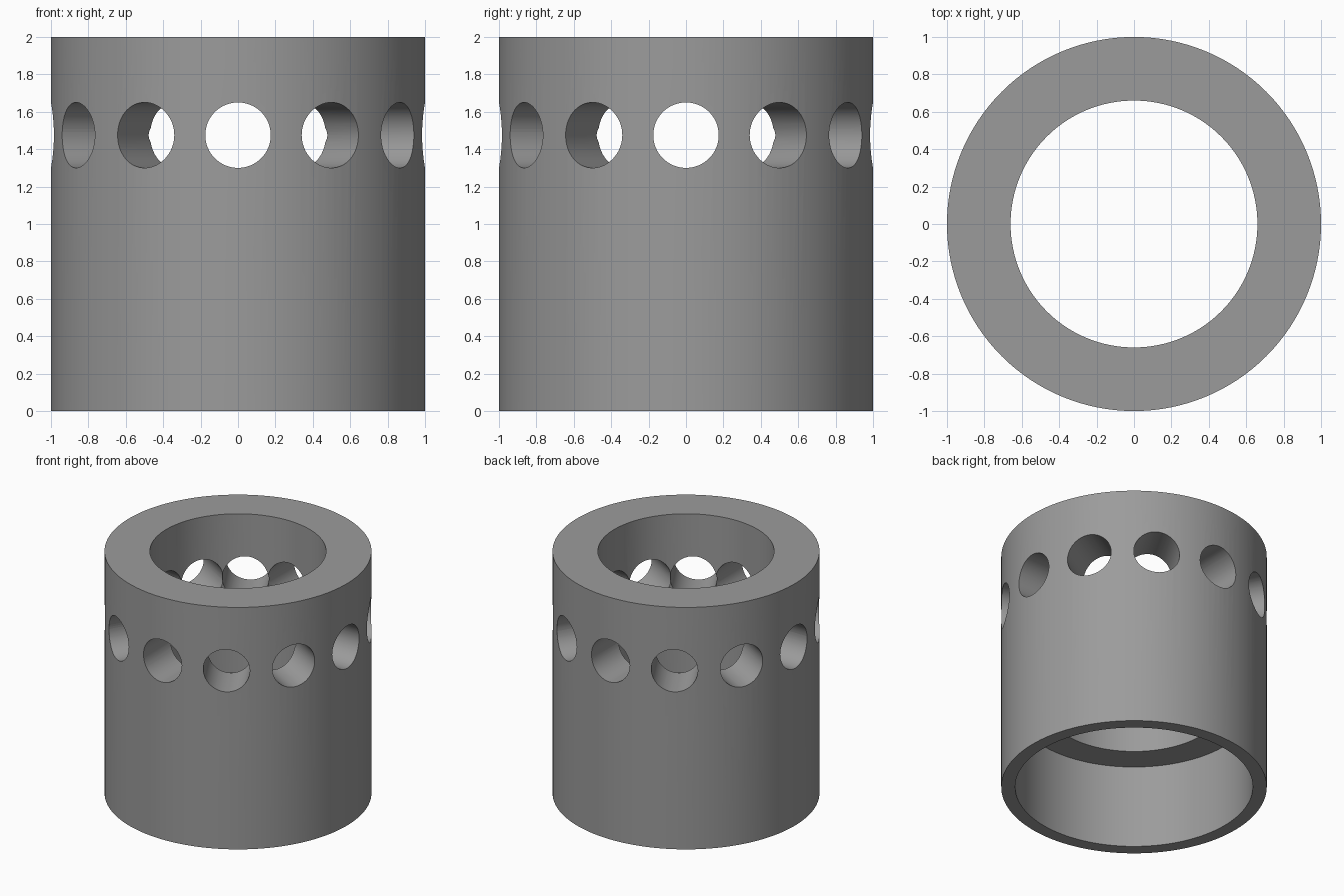
import bpy, bmesh, math
from mathutils import Matrix

if "Cube" in bpy.data.objects:
    bpy.data.objects.remove(bpy.data.objects["Cube"])

SEG = 128          # sides around the sleeve
HOLE_Z, HOLE_R = 1.475, 0.175

grey = bpy.data.materials.new("plain grey")
grey.diffuse_color = (0.33, 0.33, 0.33, 1)
grey.use_nodes = True
grey.node_tree.nodes["Principled BSDF"].inputs["Base Color"].default_value = grey.diffuse_color


def make_object(name, bm):
    bmesh.ops.recalc_face_normals(bm, faces=bm.faces)
    mesh = bpy.data.meshes.new(name)
    bm.to_mesh(mesh)
    bm.free()
    mesh.materials.append(grey)
    obj = bpy.data.objects.new(name, mesh)
    bpy.context.collection.objects.link(obj)
    return obj


# Sleeve: closed wall profile (radius, height) with a wider bore at the bottom
profile = [(1, 0), (1, 2), (0.66, 2), (0.66, 0.69), (0.895, 0.69), (0.895, 0)]
bm = bmesh.new()
rings = []
for r, z in profile:
    rings.append([bm.verts.new((r * math.cos(2 * math.pi * i / SEG),
                                r * math.sin(2 * math.pi * i / SEG), z))
                  for i in range(SEG)])
for k, a in enumerate(rings):
    b = rings[(k + 1) % len(rings)]
    for i in range(SEG):
        j = (i + 1) % SEG
        bm.faces.new((a[i], a[j], b[j], b[i]))
sleeve = make_object("sleeve", bm)

# Radial holes: six drills straight through give twelve openings
cutters = []
for n in range(6):
    bm = bmesh.new()
    turn = Matrix.Rotation(math.radians(30 * n), 4, 'Z')
    lay = Matrix.Rotation(math.pi / 2, 4, 'Y')
    bmesh.ops.create_cone(bm, cap_ends=True, segments=64, radius1=HOLE_R,
                          radius2=HOLE_R, depth=2.4,
                          matrix=Matrix.Translation((0, 0, HOLE_Z)) @ turn @ lay)
    cutter = make_object("hole_cutter", bm)
    cutter.hide_render = True
    cutters.append(cutter)
    mod = sleeve.modifiers.new("hole", 'BOOLEAN')
    mod.operation = 'DIFFERENCE'
    mod.solver = 'EXACT'
    mod.object = cutter

# Apply the cuts, then remove the drills
bpy.context.view_layer.objects.active = sleeve
sleeve.select_set(True)
for mod in list(sleeve.modifiers):
    bpy.ops.object.modifier_apply(modifier=mod.name)
for cutter in cutters:
    bpy.data.objects.remove(cutter)

# Smooth walls with crisp rims
bpy.ops.object.shade_smooth_by_angle(angle=math.radians(30))
